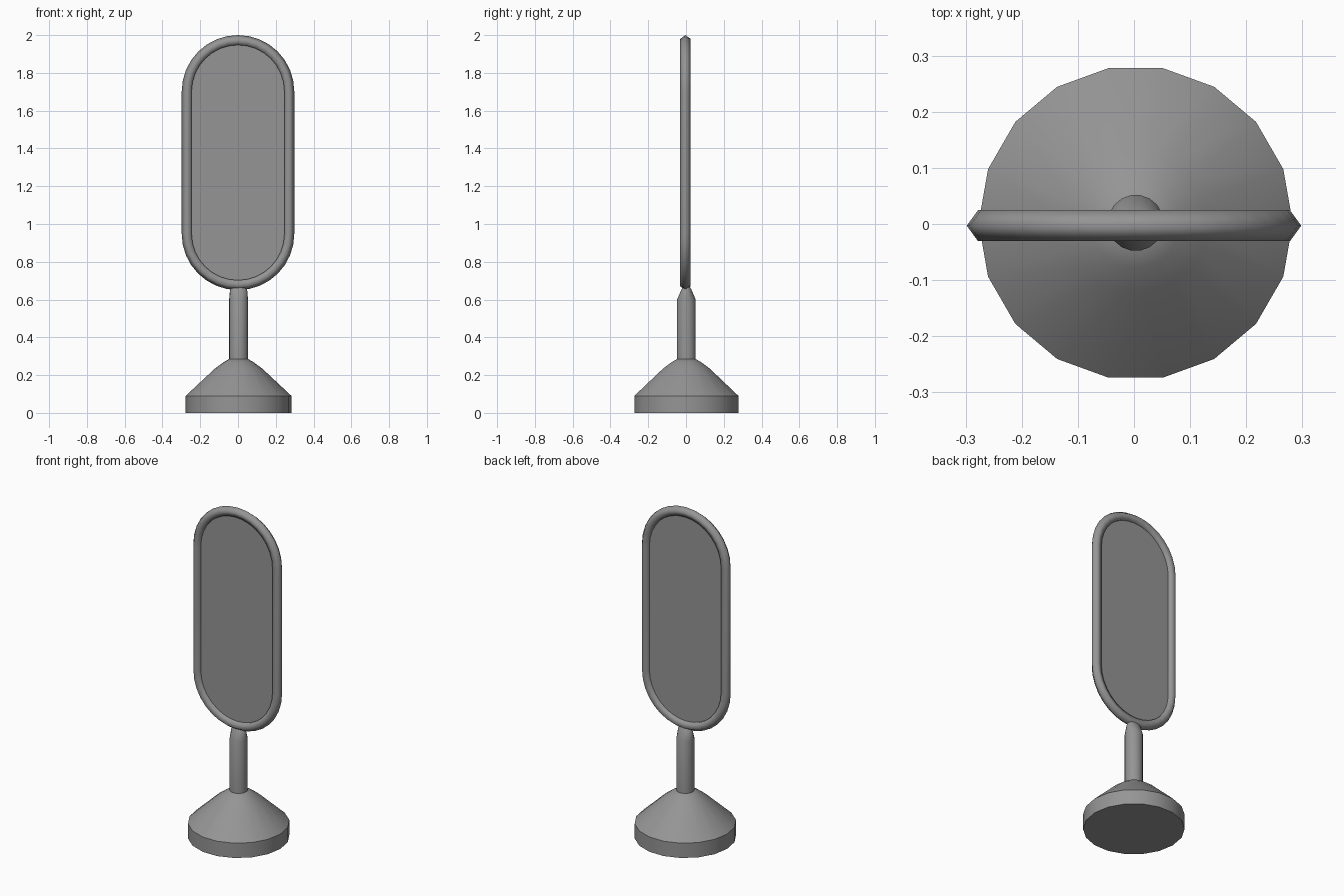
import bpy, bmesh, math

cube = bpy.data.objects.get("Cube")
if cube:
    bpy.data.objects.remove(cube, do_unlink=True)


def make_material(name, value):
    mat = bpy.data.materials.new(name)
    mat.use_nodes = True
    colour = (value, value, value, 1)
    mat.diffuse_color = colour
    mat.node_tree.nodes["Principled BSDF"].inputs["Base Color"].default_value = colour
    return mat


grey = make_material("mid_grey", 0.3)


def loft(name, rings, closed=False, angle=40):
    """Skin a list of equal-length point rings; cap the ends unless closed."""
    bm = bmesh.new()
    rows = [[bm.verts.new(p) for p in ring] for ring in rings]
    n = len(rows[0])
    pairs = list(zip(rows, rows[1:]))
    if closed:
        pairs.append((rows[-1], rows[0]))
    else:
        bm.faces.new(rows[0])
        bm.faces.new(rows[-1])
    for a, b in pairs:
        for i in range(n):
            j = (i + 1) % n
            bm.faces.new((a[i], a[j], b[j], b[i]))
    bmesh.ops.recalc_face_normals(bm, faces=bm.faces)
    mesh = bpy.data.meshes.new(name)
    bm.to_mesh(mesh)
    bm.free()
    mesh.materials.append(grey)
    obj = bpy.data.objects.new(name, mesh)
    bpy.context.collection.objects.link(obj)
    bpy.ops.object.select_all(action='DESELECT')
    obj.select_set(True)
    bpy.context.view_layer.objects.active = obj
    bpy.ops.object.shade_smooth_by_angle(angle=math.radians(angle))
    return obj


def ellipse(rx, ry, z, sides=18):
    steps = [math.tau * i / sides for i in range(sides)]
    return [(0.003 + rx * math.cos(a), 0.002 + ry * math.sin(a), z) for a in steps]


def stadium(radius, y, segments=16):
    """Upright capsule outline: two half circles joined by straight sides."""
    pts = []
    for start, zc in ((0, 1.702), (math.pi, 0.948)):
        for i in range(segments + 1):
            a = start + math.pi * i / segments
            pts.append((radius * math.cos(a), y, zc + radius * math.sin(a)))
    return pts


# Weighted base with a sloping shoulder
base_profile = [(0.28, 0), (0.28, 0.09), (0.125, 0.235), (0.08, 0.268), (0.045, 0.288)]
loft("base", [ellipse(r, r, z) for r, z in base_profile])

# Post, pinched front to back where it grips the frame
post_profile = [(0.05, 0.05, 0.27), (0.05, 0.05, 0.6), (0.045, 0.026, 0.655), (0.03, 0.015, 0.675)]
loft("post", [ellipse(*p) for p in post_profile])

# Five-sided frame tube with its ridge facing outwards
tube = 0.029
corners = [math.tau * k / 5 for k in range(5)]
loft("frame", [stadium(0.269 + tube * math.cos(a), -0.003 + tube * math.sin(a))
               for a in corners], closed=True, angle=80)

# Thin flat panel inside the frame
loft("panel", [stadium(0.255, -0.006), stadium(0.255, 0)])
